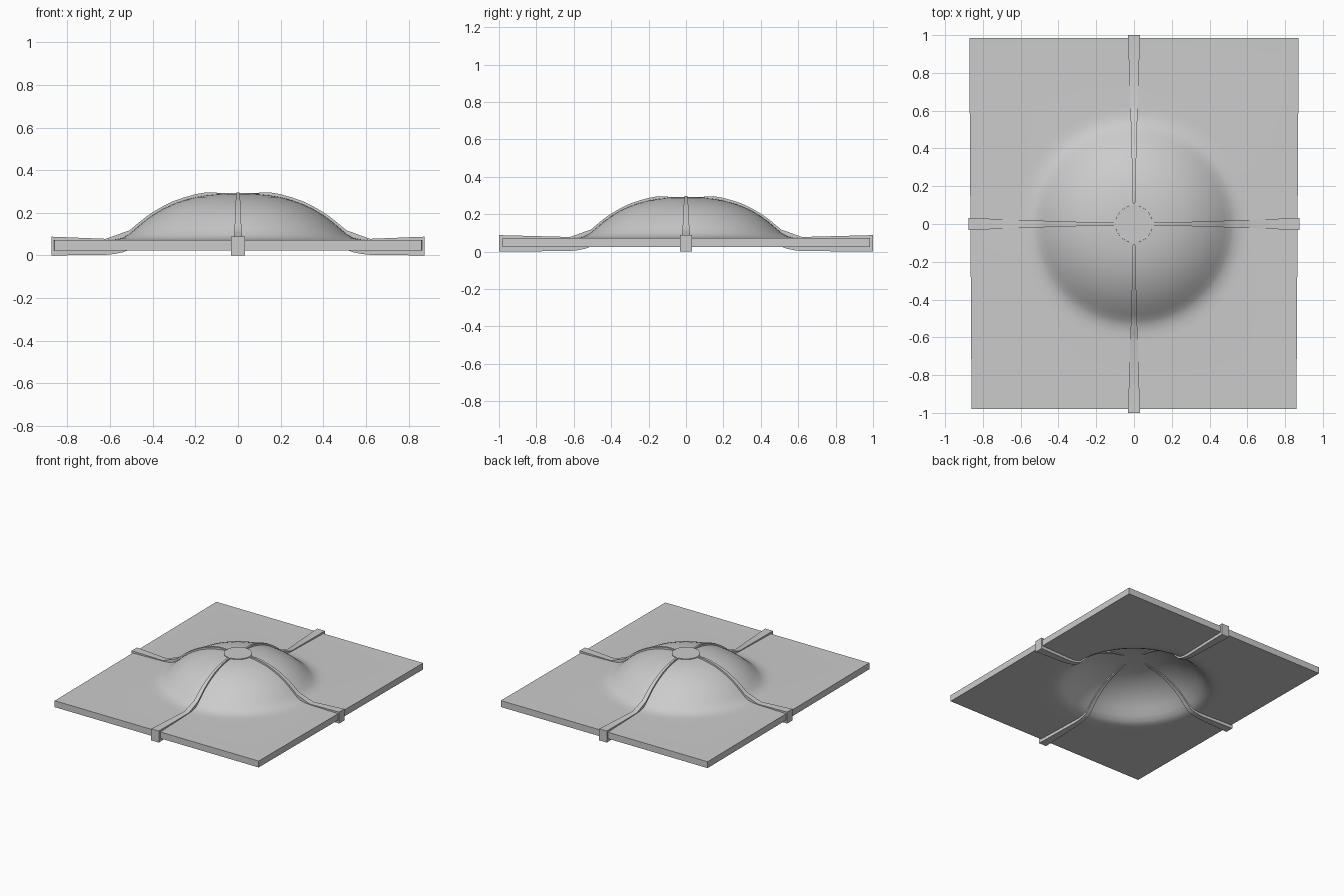
import bpy, bmesh
from math import pi, sin, cos, atan2

if "Cube" in bpy.data.objects:
    bpy.data.objects.remove(bpy.data.objects["Cube"])

# Dome profile: radius, top height, underside height
DOME = [(0.05, .289, .250), (0.10, .287, .248), (0.15, .282, .243), (0.20, .273, .235),
        (0.25, .260, .221), (0.30, .242, .202), (0.35, .219, .176), (0.40, .189, .143),
        (0.44, .160, .108), (0.48, .126, .068), (0.51, .100, .043), (0.54, .083, .030),
        (0.58, .075, .025), (0.62, .073, .024)]
# Rib profile: radius, top height, underside height
RIB = [(0.095, .294, .244), (0.15, .296, .236), (0.20, .287, .227), (0.25, .273, .211),
       (0.30, .256, .192), (0.35, .232, .164), (0.40, .203, .129), (0.44, .175, .094),
       (0.48, .142, .052), (0.51, .117, .026), (0.54, .107, .015), (0.58, .092, .007),
       (0.62, .078, .003)]


def finish(bm, name, smooth=True):
    bmesh.ops.recalc_face_normals(bm, faces=bm.faces)
    me = bpy.data.meshes.new(name)
    bm.to_mesh(me)
    bm.free()
    ob = bpy.data.objects.new(name, me)
    bpy.context.collection.objects.link(ob)
    if smooth:
        bpy.ops.object.select_all(action='DESELECT')
        ob.select_set(True)
        bpy.context.view_layer.objects.active = ob
        bpy.ops.object.shade_smooth_by_angle(angle=0.5)
    return ob


# Plate outline, slightly wider at the back
corners = [(.872, .985), (-.872, .985), (-.86, -.98), (.86, -.98)]


def on_edge(a):
    dx, dy = cos(a), sin(a)
    best = 9
    for (x1, y1), (x2, y2) in zip(corners, corners[1:] + corners[:1]):
        ex, ey = x2 - x1, y2 - y1
        den = dx * ey - dy * ex
        if abs(den) > 1e-9:
            t = (x1 * ey - y1 * ex) / den
            if t > 0:
                best = min(best, t)
    return best


# Panel with a domed middle, hollow below
angles = sorted([2 * pi * i / 96 + .001 for i in range(96)]
                + [atan2(y, x) % (2 * pi) for x, y in corners])
n = len(angles)
bm = bmesh.new()
loops = {}
for side in (1, 2):
    rows = [[bm.verts.new((p[0] * cos(a), p[0] * sin(a), p[side])) for a in angles] for p in DOME]
    rows.append([bm.verts.new((on_edge(a) * cos(a), on_edge(a) * sin(a), (0, .073, .024)[side]))
                 for a in angles])
    bm.faces.new(rows[0])
    for r0, r1 in zip(rows, rows[1:]):
        for i in range(n):
            j = (i + 1) % n
            bm.faces.new((r0[i], r0[j], r1[j], r1[i]))
    loops[side] = rows[-1]
for i in range(n):
    j = (i + 1) % n
    bm.faces.new((loops[1][i], loops[1][j], loops[2][j], loops[2][i]))
finish(bm, "domed_panel")


# Tapered ribs following the dome out to the panel edges
def rib(name, angle, length):
    bm = bmesh.new()
    prev = None
    c, s = cos(angle), sin(angle)
    for r, top, bot in RIB + [(length, .088, .0)]:
        w = .005 + .027 * (r / length) ** 1.3
        ring = [bm.verts.new((r * c - v * s, r * s + v * c, z))
                for v, z in ((-w, bot), (w, bot), (w, top), (-w, top))]
        if prev:
            for i in range(4):
                j = (i + 1) % 4
                bm.faces.new((prev[i], prev[j], ring[j], ring[i]))
        else:
            bm.faces.new(ring)
        prev = ring
    bm.faces.new(prev)
    finish(bm, name)


for k, side in enumerate(("right", "back", "left", "front")):
    rib(side + "_rib", k * pi / 2, (.875, 1.0)[k % 2])

# Flat crown disc where the ribs meet
bm = bmesh.new()
bmesh.ops.create_cone(bm, cap_ends=True, segments=48, radius1=.1, radius2=.098, depth=.04)
bmesh.ops.translate(bm, verts=bm.verts, vec=(0, 0, .273))
finish(bm, "crown_disc")
